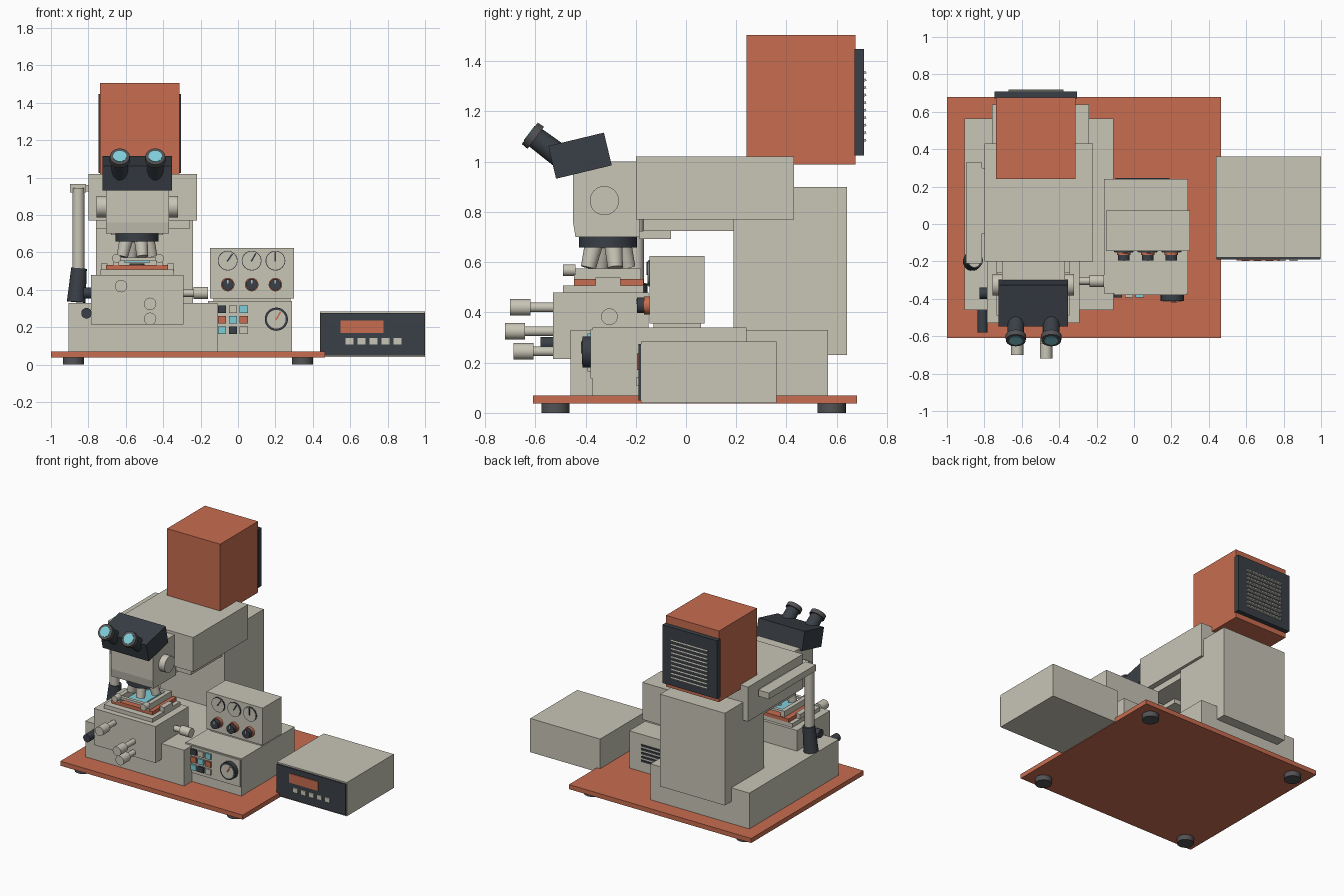
import bpy, bmesh, math
from mathutils import Vector, Matrix

if "Cube" in bpy.data.objects:
    bpy.data.objects.remove(bpy.data.objects["Cube"], do_unlink=True)


def material(name, rgb):
    m = bpy.data.materials.new(name)
    m.use_nodes = True
    color = (*rgb, 1.0)
    m.diffuse_color = color
    m.node_tree.nodes["Principled BSDF"].inputs["Base Color"].default_value = color
    return m


CREAM = material("cream", (0.58, 0.555, 0.47))
ORANGE = material("burnt orange", (0.58, 0.153, 0.08))
DARK = material("slate", (0.042, 0.051, 0.063))
BLUE = material("glass blue", (0.21, 0.61, 0.69))
RUBBER = material("rubber grey", (0.085, 0.085, 0.09))


def finish(name, bm, mat, smooth=False):
    me = bpy.data.meshes.new(name)
    bmesh.ops.recalc_face_normals(bm, faces=bm.faces)
    bm.to_mesh(me)
    bm.free()
    me.materials.append(mat)
    for p in me.polygons:
        p.use_smooth = smooth and len(p.vertices) == 4
    ob = bpy.data.objects.new(name, me)
    bpy.context.collection.objects.link(ob)
    return ob


def box(name, mat, xs, ys, zs, turn=0, axis="X"):
    """Box given by its extents, optionally turned about its own centre."""
    centre = Vector([sum(r) / 2 for r in (xs, ys, zs)])
    size = [abs(r[1] - r[0]) for r in (xs, ys, zs)]
    bm = bmesh.new()
    bmesh.ops.create_cube(bm, size=1, matrix=Matrix.Translation(centre)
                          @ Matrix.Rotation(math.radians(turn), 4, axis)
                          @ Matrix.Diagonal((*size, 1)))
    return finish(name, bm, mat)


def rod(name, mat, a, b, r1, r2=None, sides=32):
    """Round bar or cone from point a to point b."""
    a, b = Vector(a), Vector(b)
    d = b - a
    bm = bmesh.new()
    bmesh.ops.create_cone(bm, cap_ends=True, segments=sides, radius1=r1,
                          radius2=r1 if r2 is None else r2, depth=d.length,
                          matrix=Matrix.Translation((a + b) / 2)
                          @ d.to_track_quat("Z", "Y").to_matrix().to_4x4())
    return finish(name, bm, mat, True)


def profile(name, mat, xs, points):
    """Side outline (y, z) pushed across x."""
    bm = bmesh.new()
    face = bm.faces.new([bm.verts.new((xs[0], y, z)) for y, z in points])
    out = bmesh.ops.extrude_face_region(bm, geom=[face])
    bmesh.ops.translate(bm, vec=(xs[1] - xs[0], 0, 0),
                        verts=[v for v in out["geom"] if isinstance(v, bmesh.types.BMVert)])
    return finish(name, bm, mat)


def needle(name, mat, x, y, z, length, angle):
    """Thin pointer starting near the dial centre."""
    a = math.radians(angle)
    cx, cz = x + math.sin(a) * length * 0.4, z + math.cos(a) * length * 0.4
    box(name, mat, (cx - 0.004, cx + 0.004), (y - 0.004, y),
        (cz - length / 2, cz + length / 2), angle, "Y")


# Base plate and feet
box("base_plate", ORANGE, (-1, 0.465), (-0.61, 0.68), (0.037, 0.07))
for x in (-0.88, 0.345):
    for y in (-0.52, 0.58):
        rod("foot", RUBBER, (x, y, 0), (x, y, 0.037), 0.056)

# Stand: pedestal, column, arm and head
box("pedestal", CREAM, (-0.905, -0.11), (-0.46, 0.565), (0.07, 0.33))
box("column", CREAM, (-0.76, -0.24), (0.19, 0.64), (0.23, 0.9))
box("arm", CREAM, (-0.8, -0.22), (-0.2, 0.43), (0.77, 1.02))
box("arm_rib", CREAM, (-0.76, -0.26), (-0.17, 0.19), (0.725, 0.77))
box("arm_slide", CREAM, (-0.68, -0.4), (-0.185, -0.06), (0.692, 0.725))
profile("head_housing", CREAM, (-0.707, -0.37),
        [(-0.45, 1.0), (-0.45, 0.76), (-0.44, 0.7), (-0.185, 0.7), (-0.185, 1.0)])
for x, inner in ((-0.757, -0.7), (-0.322, -0.38)):
    rod("head_knob", CREAM, (inner, -0.325, 0.845), (x, -0.325, 0.845), 0.058)

# Binocular viewer
box("viewer_body", DARK, (-0.725, -0.353), (-0.536, -0.308), (0.957, 1.091), 13.5)
axis = Vector((0, -0.8, 0.6))
for x in (-0.632, -0.442):
    tip = Vector((x, -0.622, 1.113))
    rod("eyepiece_tube", DARK, tip - axis * 0.16, tip - axis * 0.02, 0.047, 0.043)
    rod("eyecup", RUBBER, tip - axis * 0.03, tip, 0.055, 0.053)
    rod("eyepiece_lens", BLUE, tip - axis * 0.01, tip + axis * 0.003, 0.036)

# Turret and objectives
cx, cy = -0.54, -0.31
rod("turret", DARK, (cx, cy, 0.658), (cx, cy, 0.7), 0.115)
for k in range(4):
    a = math.radians(20 + 90 * k)
    c, s = math.cos(a), math.sin(a)
    p, q = [Vector((cx + c * r, cy + s * r, z)) for r, z in ((0.062, 0.665), (0.084, 0.578))]
    rod("objective", CREAM, p, q, 0.036, 0.03)

# Stage carrier and stage
box("stage_carrier", CREAM, (-0.787, -0.292), (-0.53, -0.15), (0.215, 0.48))
box("stage_bed", CREAM, (-0.735, -0.345), (-0.49, -0.17), (0.475, 0.508))
box("stage_plate", ORANGE, (-0.705, -0.375), (-0.445, -0.17), (0.508, 0.533))
rod("condenser", DARK, (cx, cy, 0.53), (cx, cy, 0.54), 0.04)
box("glass_slide", BLUE, (-0.61, -0.47), (-0.4, -0.2), (0.546, 0.554))
for x in (-0.65, -0.42):
    box("stage_rail", CREAM, (x - 0.015, x + 0.015), (-0.445, -0.18), (0.533, 0.575))
    rod("rail_knob", CREAM, (x, -0.49, 0.568), (x, -0.44, 0.568), 0.023)
for y in (-0.435, -0.195):
    box("stage_crossbar", CREAM, (-0.665, -0.405), (y - 0.012, y + 0.012), (0.555, 0.572))
for x in (-0.715, -0.36):
    box("stage_clamp", CREAM, (x - 0.018, x + 0.018), (-0.36, -0.26), (0.5, 0.54))

# Adjustment knobs on the carrier
for x, z, y in ((-0.625, 0.42, -0.7), (-0.47, 0.325, -0.72), (-0.47, 0.245, -0.687)):
    rod("focus_shaft", CREAM, (x, -0.52, z), (x, y + 0.07, z), 0.019)
    rod("focus_knob", CREAM, (x, y + 0.08, z), (x, y, z), 0.033)
rod("side_shaft", CREAM, (-0.3, -0.305, 0.383), (-0.23, -0.305, 0.383), 0.02)
rod("side_knob", CREAM, (-0.237, -0.305, 0.383), (-0.16, -0.305, 0.383), 0.033)
rod("left_knob", DARK, (-0.78, -0.37, 0.383), (-0.825, -0.37, 0.383), 0.03)
rod("front_knob", DARK, (-0.81, -0.45, 0.275), (-0.81, -0.58, 0.275), 0.028)

# Hanging lever on the left
box("lever_bar", CREAM, (-0.897, -0.812), (-0.21, 0.33), (0.92, 0.965))
box("lever_mount", CREAM, (-0.82, -0.79), (-0.05, 0.3), (0.925, 0.96))
rod("lever_rod", CREAM, (-0.853, -0.2, 0.49), (-0.853, -0.2, 0.945), 0.032)
rod("lever_grip", DARK, (-0.85, -0.195, 0.515), (-0.865, -0.2, 0.335), 0.042, 0.05)

# Lamp house with rear grille
box("lamp_house", ORANGE, (-0.738, -0.312), (0.24, 0.675), (0.988, 1.505))
box("lamp_back", DARK, (-0.745, -0.306), (0.67, 0.708), (1.025, 1.448))
for k in range(10):
    z = 1.085 + k * 0.03
    box("grille_bar", CREAM, (-0.672, -0.378), (0.705, 0.717), (z - 0.005, z + 0.005), 20)

# Control unit, lower part
box("control_box", CREAM, (-0.16, 0.288), (-0.372, 0.24), (0.07, 0.34))
box("control_panel", CREAM, (-0.108, 0.284), (-0.38, -0.37), (0.137, 0.332))
colours = [DARK, CREAM, BLUE, ORANGE, BLUE, ORANGE, BLUE, DARK, CREAM]
for i, mat in enumerate(colours):
    x, z = -0.085 + 0.058 * (i % 3), 0.296 - 0.056 * (i // 3)
    box("key", mat, (x - 0.022, x + 0.022), (-0.392, -0.375), (z - 0.02, z + 0.02))
rod("dial_rim", DARK, (0.205, -0.37, 0.243), (0.205, -0.412, 0.243), 0.062)
rod("dial_face", CREAM, (0.205, -0.405, 0.243), (0.205, -0.415, 0.243), 0.05)
needle("dial_needle", ORANGE, 0.205, -0.415, 0.243, 0.05, 30)
for k in range(5):
    z = 0.15 + k * 0.028
    box("rear_vent", DARK, (-0.1, 0.19), (0.235, 0.246), (z - 0.007, z + 0.007))

# Control unit, upper part with gauges and knobs
box("gauge_box", CREAM, (-0.15, 0.3), (-0.145, 0.073), (0.355, 0.625))
box("gauge_box_plinth", CREAM, (-0.13, 0.28), (-0.13, 0.06), (0.335, 0.36))
for x, angle in ((-0.055, 35), (0.073, 30), (0.2, 0)):
    rod("gauge_rim", DARK, (x, -0.14, 0.556), (x, -0.15, 0.556), 0.053)
    rod("gauge_face", CREAM, (x, -0.14, 0.556), (x, -0.153, 0.556), 0.049)
    needle("gauge_needle", DARK, x, -0.153, 0.556, 0.05, angle)
    rod("knob_collar", ORANGE, (x, -0.14, 0.428), (x, -0.167, 0.428), 0.036)
    rod("knob", DARK, (x, -0.16, 0.428), (x, -0.195, 0.428), 0.031)
    needle("knob_mark", CREAM, x, -0.195, 0.435, 0.02, 0)

# Power supply on the right
box("supply_box", CREAM, (0.438, 1.0), (-0.18, 0.36), (0.04, 0.285))
box("supply_panel", DARK, (0.442, 0.997), (-0.19, -0.178), (0.05, 0.275))
box("supply_display", ORANGE, (0.548, 0.778), (-0.195, -0.188), (0.17, 0.237))
for k in range(5):
    x = 0.597 + 0.064 * k
    box("supply_button", CREAM, (x - 0.021, x + 0.021), (-0.198, -0.188), (0.108, 0.142))
